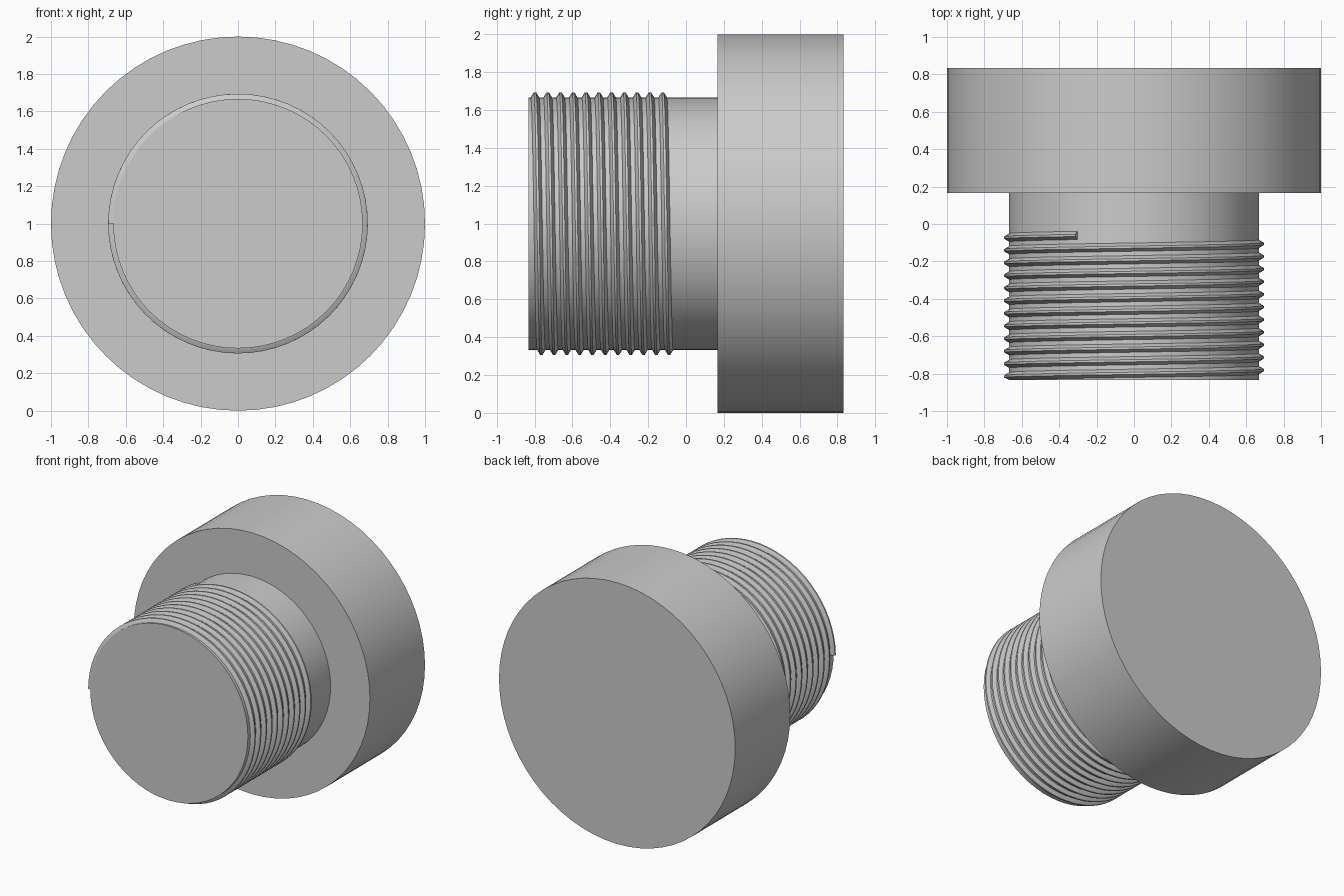
import bpy, bmesh, math

if "Cube" in bpy.data.objects:
    bpy.data.objects.remove(bpy.data.objects["Cube"])

Z = 1.0        # axis height
SEG = 64


def smooth(obj, angle=30):
    bpy.ops.object.select_all(action='DESELECT')
    obj.select_set(True)
    bpy.context.view_layer.objects.active = obj
    bpy.ops.object.shade_smooth_by_angle(angle=math.radians(angle))


def cylinder(name, radius, y0, y1):
    bpy.ops.mesh.primitive_cylinder_add(
        vertices=SEG, radius=radius, depth=y1 - y0,
        location=(0, (y0 + y1) / 2, Z), rotation=(math.pi / 2, 0, 0))
    obj = bpy.context.object
    obj.name = name
    smooth(obj)
    return obj


def helix(name, profile, y_start, y_end, a_start, turns, steps):
    """Sweep a closed (axial offset, radius) profile along a helix about y."""
    bm = bmesh.new()
    rings = []
    count = round(turns * steps)
    for i in range(count + 1):
        t = i / count
        a = a_start - t * turns * math.tau
        y = y_start + (y_end - y_start) * t
        rings.append([bm.verts.new((r * math.cos(a), max(y + dy, -0.832), Z + r * math.sin(a)))
                      for dy, r in profile])
    n = len(profile)
    for r0, r1 in zip(rings, rings[1:]):
        for j in range(n):
            k = (j + 1) % n
            bm.faces.new((r0[j], r0[k], r1[k], r1[j]))
    bm.faces.new(rings[0])
    bm.faces.new(rings[-1])
    bmesh.ops.recalc_face_normals(bm, faces=bm.faces[:])
    mesh = bpy.data.meshes.new(name)
    bm.to_mesh(mesh)
    bm.free()
    obj = bpy.data.objects.new(name, mesh)
    bpy.context.collection.objects.link(obj)
    smooth(obj)
    return obj


# Wide round head and the plain shank
cylinder("head", 1.0, 0.167, 0.833)
cylinder("shank", 0.667, -0.833, 0.17)

# Raised screw thread, starting on the left and ending past the upper left
ridge = [(-0.024, 0.655), (-0.022, 0.668), (-0.006, 0.694),
         (0.006, 0.694), (0.022, 0.668), (0.024, 0.655)]
helix("screw_thread", ridge, -0.815, -0.061, math.pi, 11 + 63 / 360, SEG)
